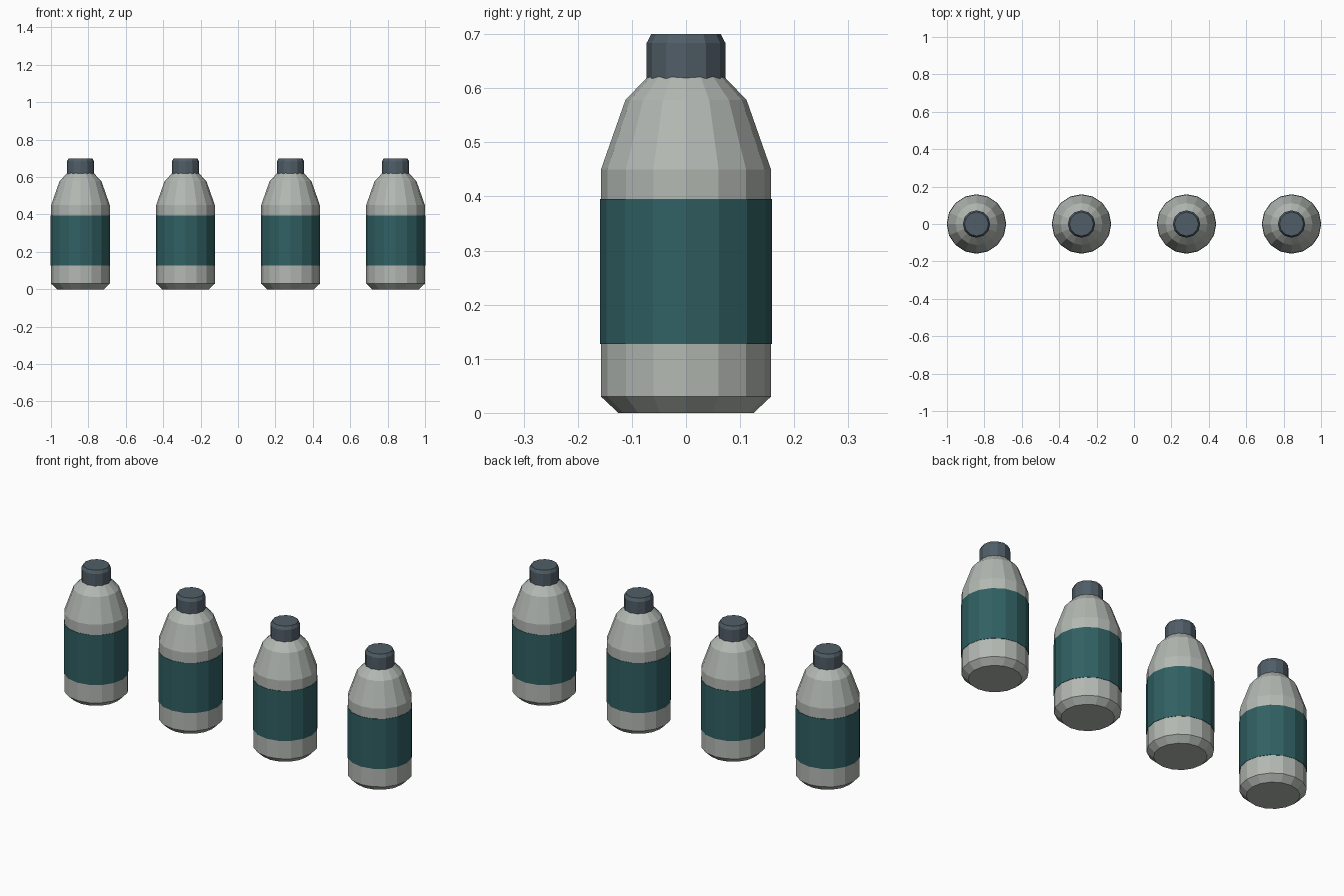
import bpy, bmesh, math

if "Cube" in bpy.data.objects:
    bpy.data.objects.remove(bpy.data.objects["Cube"])


def material(name, rgb):
    m = bpy.data.materials.new(name)
    m.diffuse_color = (*rgb, 1)
    m.use_nodes = True
    m.node_tree.nodes["Principled BSDF"].inputs["Base Color"].default_value = m.diffuse_color
    return m


SHELL = material("pale grey", (0.45, 0.48, 0.45))
TEAL = material("dark teal", (0.03, 0.115, 0.122))
SLATE = material("slate", (0.08, 0.11, 0.135))


def lathe(name, x, profile, sides, mat):
    """Closed flat-shaded turned shape from (radius, height) pairs."""
    bm = bmesh.new()
    rings = [[bm.verts.new((r * math.cos(2 * math.pi * k / sides),
                            r * math.sin(2 * math.pi * k / sides), z))
              for k in range(sides)] for r, z in profile]
    for a, b in zip(rings, rings[1:]):
        for k in range(sides):
            n = (k + 1) % sides
            bm.faces.new((a[k], a[n], b[n], b[k]))
    bm.faces.new(rings[0][::-1])
    bm.faces.new(rings[-1])
    mesh = bpy.data.meshes.new(name)
    bm.to_mesh(mesh)
    bm.free()
    mesh.materials.append(mat)
    obj = bpy.data.objects.new(name, mesh)
    obj.location.x = x
    bpy.context.collection.objects.link(obj)


# Row of four identical bottles
for i in range(4):
    x = (i - 1.5) * 0.5615
    # body with chamfered base and sloping shoulder
    lathe(f"bottle_body_{i + 1}", x,
          [(0.125, 0), (0.157, 0.03), (0.157, 0.45), (0.112, 0.578), (0.068, 0.624)],
          16, SHELL)
    # wrap-around label band
    lathe(f"label_band_{i + 1}", x, [(0.159, 0.127), (0.159, 0.395)], 16, TEAL)
    # screw cap with chamfered rim
    lathe(f"cap_{i + 1}", x, [(0.073, 0.6), (0.073, 0.683), (0.064, 0.70)], 12, SLATE)
